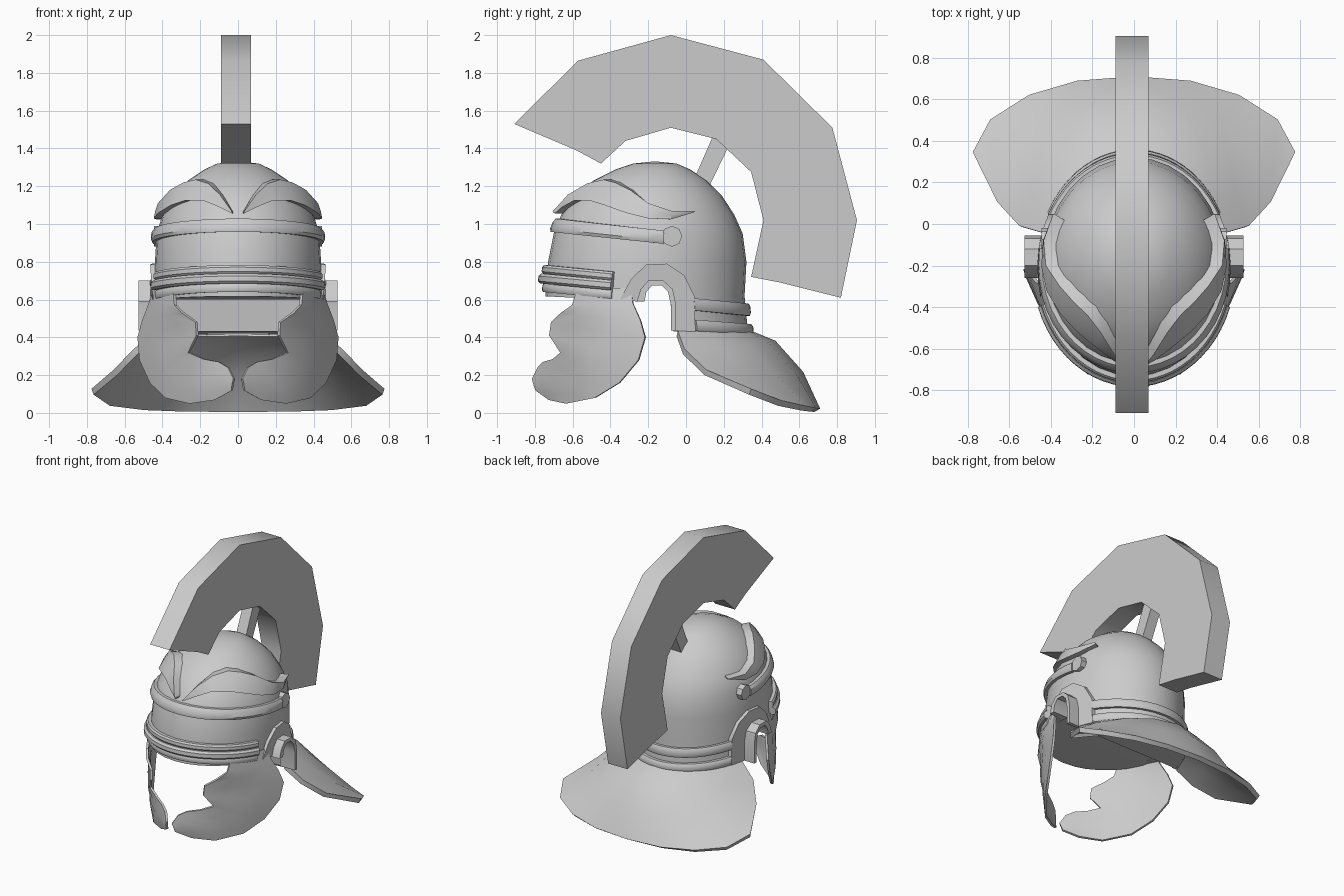
import bpy, bmesh, math
from mathutils import Vector

if "Cube" in bpy.data.objects:
    bpy.data.objects.remove(bpy.data.objects["Cube"])

# Skull profile: height, half width, front y, back y
SKULL = [(.41, .44, -.735, .33), (.62, .445, -.745, .31), (.8, .44, -.73, .32), (.95, .43, -.70, .30),
         (1.05, .40, -.66, .255), (1.15, .34, -.585, .19), (1.23, .265, -.49, .11),
         (1.29, .175, -.37, .02), (1.32, .11, -.28, -.05), (1.33, .02, -.185, -.145)]


def skull_point(deg, z, off=0.0):
    """Point on the skull; 0 degrees is the front, 90 is the +x side."""
    for lo, hi in zip(SKULL, SKULL[1:]):
        if z <= hi[0]:
            break
    t = (z - lo[0]) / (hi[0] - lo[0])
    rx, f, b = (lo[i] + (hi[i] - lo[i]) * t for i in (1, 2, 3))
    a = math.radians(deg)
    return Vector(((rx + off) * math.sin(a), (f + b) / 2 - ((b - f) / 2 + off) * math.cos(a), z))


def finish(name, verts, faces, thick=0, mirror=False, cutter=None):
    me = bpy.data.meshes.new(name)
    bm = bmesh.new()
    vs = [bm.verts.new(v) for v in verts]
    for f in faces:
        bm.faces.new([vs[i] for i in f])
    bmesh.ops.remove_doubles(bm, verts=bm.verts, dist=1e-5)
    bmesh.ops.recalc_face_normals(bm, faces=bm.faces)
    bm.to_mesh(me)
    bm.free()
    ob = bpy.data.objects.new(name, me)
    bpy.context.collection.objects.link(ob)
    if mirror:
        ob.modifiers.new("mirror", 'MIRROR').use_clip = True
    if thick:
        m = ob.modifiers.new("thickness", 'SOLIDIFY')
        m.thickness, m.offset = thick, 0
    if cutter:
        m = ob.modifiers.new("cut", 'BOOLEAN')
        m.operation, m.object, m.solver = 'DIFFERENCE', cutter, 'EXACT'
    bpy.ops.object.select_all(action='DESELECT')
    ob.select_set(True)
    bpy.context.view_layer.objects.active = ob
    bpy.ops.object.convert(target='MESH')
    bpy.ops.object.shade_smooth_by_angle(angle=math.radians(33))
    return ob


def grid(name, rows, wrap=False, caps=False, **kw):
    """Skin rows of points; wrap closes each row, caps closes first and last row."""
    n = len(rows[0])
    faces = [(r * n + c, r * n + (c + 1) % n, (r + 1) * n + (c + 1) % n, (r + 1) * n + c)
             for r in range(len(rows) - 1) for c in range(n if wrap else n - 1)]
    if caps:
        faces += [tuple(range(n)), tuple(range((len(rows) - 1) * n, len(rows) * n))]
    return finish(name, [p for r in rows for p in r], faces, **kw)


def prism(name, outline, x0, x1, **kw):
    """Side-view (y, z) outline extruded along x."""
    return grid(name, [[(x, y, z) for y, z in outline] for x in (x0, x1)], wrap=True, caps=True, **kw)


def band(name, a0, a1, z0, h, off, y_ref, tilt=.1, steps=24):
    """Raised band following the skull, sloping down towards the back."""
    sec = [(-.015, 0), (off * .7, 0), (off, .25), (off, .75), (off * .7, 1), (-.015, 1)]
    rows = []
    for i in range(steps + 1):
        a = a0 + (a1 - a0) * i / steps
        drop = -tilt * (skull_point(a, z0).y - y_ref)
        rows.append([skull_point(a, z0 + drop + h * k, o) for o, k in sec])
    grid(name, rows, wrap=True, caps=True)


# Solid skull, cut by the face opening and ear notches
cutter = prism("skull_cutter", [(-1, .63), (-.4, .6), (-.235, .6), (-.21, .66), (-.15, .69), (-.09, .65),
                                (-.065, .43), (.6, .412), (.6, .1), (-1, .1)], -1, 1)
cutter.hide_render = True
grid("skull", [[skull_point(i * 360 / 32, r[0]) for i in range(32)] for r in SKULL],
     wrap=True, caps=True, cutter=cutter)
bpy.data.objects.remove(cutter)

# Brow ribs, peak band and rear ribs
band("brow_rib_top", -71, 71, .738, .045, .03, -.74)
band("brow_rib_middle", -71, 71, .685, .053, .045, -.74)
band("brow_rib_bottom", -71, 71, .64, .045, .02, -.74)
band("peak_band", -99, 99, .96, .07, .03, -.71, tilt=.11)
band("rear_rib_top", 118, 242, .515, .065, .025, .31)
band("rear_rib_bottom", 118, 242, .412, .06, .03, .31, tilt=.08)

# Round ends of the peak band
prism("peak_knob", [(-.075 + .055 * math.cos(i * math.pi / 4), .935 + .055 * math.sin(i * math.pi / 4))
                    for i in range(8)], .38, .445, mirror=True)

# Embossed eyebrows: angle, lower z, upper z
rows = []
for a, lo, hi in [(4, 1.055, 1.065), (14, 1.09, 1.155), (28, 1.125, 1.215), (45, 1.125, 1.235), (60, 1.1, 1.22),
                  (76, 1.06, 1.18), (90, 1.03, 1.11), (104, 1.025, 1.07), (120, 1.062, 1.07)]:
    mid = (lo + hi) / 2
    rows.append([skull_point(a, z, o) for z, o in
                 [(lo, -.01), (lo, .04), (mid, .05), (hi, .06), (hi, -.01)]])
grid("eyebrow", rows, wrap=True, caps=True, mirror=True)

# Ear guards: arch plate hugging the skull and projecting flange
outer = [(-.35, .6), (-.29, .71), (-.21, .785), (-.1, .79), (-.01, .73), (.045, .62), (.05, .43)]
rim = [(-.26, .59), (-.24, .655), (-.2, .7), (-.12, .7), (-.07, .655), (-.055, .58), (-.055, .435)]
inner = [(-.22, .59), (-.21, .64), (-.18, .675), (-.13, .675), (-.095, .64), (-.08, .57), (-.08, .435)]
grid("ear_plate", [[((.44 + o) * math.sqrt(1 - ((y + .21) / (.525 + o)) ** 2), y, z)
                    for y, z in outer + rim[::-1]] for o in (-.03, .025)], wrap=True, caps=True, mirror=True)
prism("ear_flange", rim + inner[::-1], .405, .527, mirror=True)

# Cheek guards: paired rear and front edge points
back = [(.44, -.29, .66), (.465, -.28, .58), (.5, -.24, .49), (.525, -.215, .4), (.515, -.25, .28), (.46, -.35, .16),
        (.38, -.48, .08), (.25, -.63, .05), (.12, -.72, .07), (.03, -.79, .12)]
front = [(.34, -.57, .66), (.33, -.60, .57), (.29, -.66, .53), (.22, -.71, .48), (.215, -.72, .41), (.26, -.66, .32),
         (.18, -.70, .285), (.1, -.75, .27), (.05, -.78, .24), (.02, -.81, .18)]
rows = []
for p, q in zip(back, front):
    p, q = Vector(p), Vector(q)
    bulge = Vector((.04, -.025, 0)) * (p - q).length
    rows.append([p.lerp(q, t) + bulge * 4 * t * (1 - t) for t in (0, .25, .5, .75, 1)])
grid("cheek_guard", rows, thick=.016, mirror=True)

# Flared neck guard: outer rim points from corner to centre back
rim_pts = [(.77, .34, .112), (.685, .495, .052), (.5, .61, .027), (.27, .675, .016), (0, .695, .014)]
edge = [Vector(v) for v in [(.43, -.05, .42), (.545, -.015, .325), (.65, .1, .215), (.77, .34, .112)]]
mid = [Vector(v) for v in [(0, .315, .40), (0, .45, .355), (0, .60, .2), (0, .695, .014)]]
rows = []
for j, o in enumerate(rim_pts):
    t = j / 4
    i_pt = skull_point(107 + 73 * t, .42, .005)
    o = Vector(o)
    row = []
    for k in range(4):
        e = edge[k] - edge[0].lerp(edge[3], k / 3)
        m = mid[k] - mid[0].lerp(mid[3], k / 3)
        row.append(i_pt.lerp(o, k / 3) + e * (1 - t) ** 1.5 + m * (1 - (1 - t) ** 1.5))
    rows.append(row)
for p in rows[-1]:
    p.x = 0
grid("neck_guard", rows, thick=.035, mirror=True)

# Crest and its support post
prism("crest", [(-.91, 1.53), (-.57, 1.865), (-.08, 2), (.41, 1.87), (.775, 1.51), (.905, 1.02), (.82, .61),
                (.5, .69), (.345, .72), (.41, 1.02), (.345, 1.275), (.16, 1.45), (-.08, 1.51), (-.32, 1.44),
                (-.45, 1.32), (-.58, 1.39)], -.09, .07)
prism("crest_post", [(.0, 1.14), (.14, 1.46), (.225, 1.41), (.08, 1.11)], -.05, .03)
